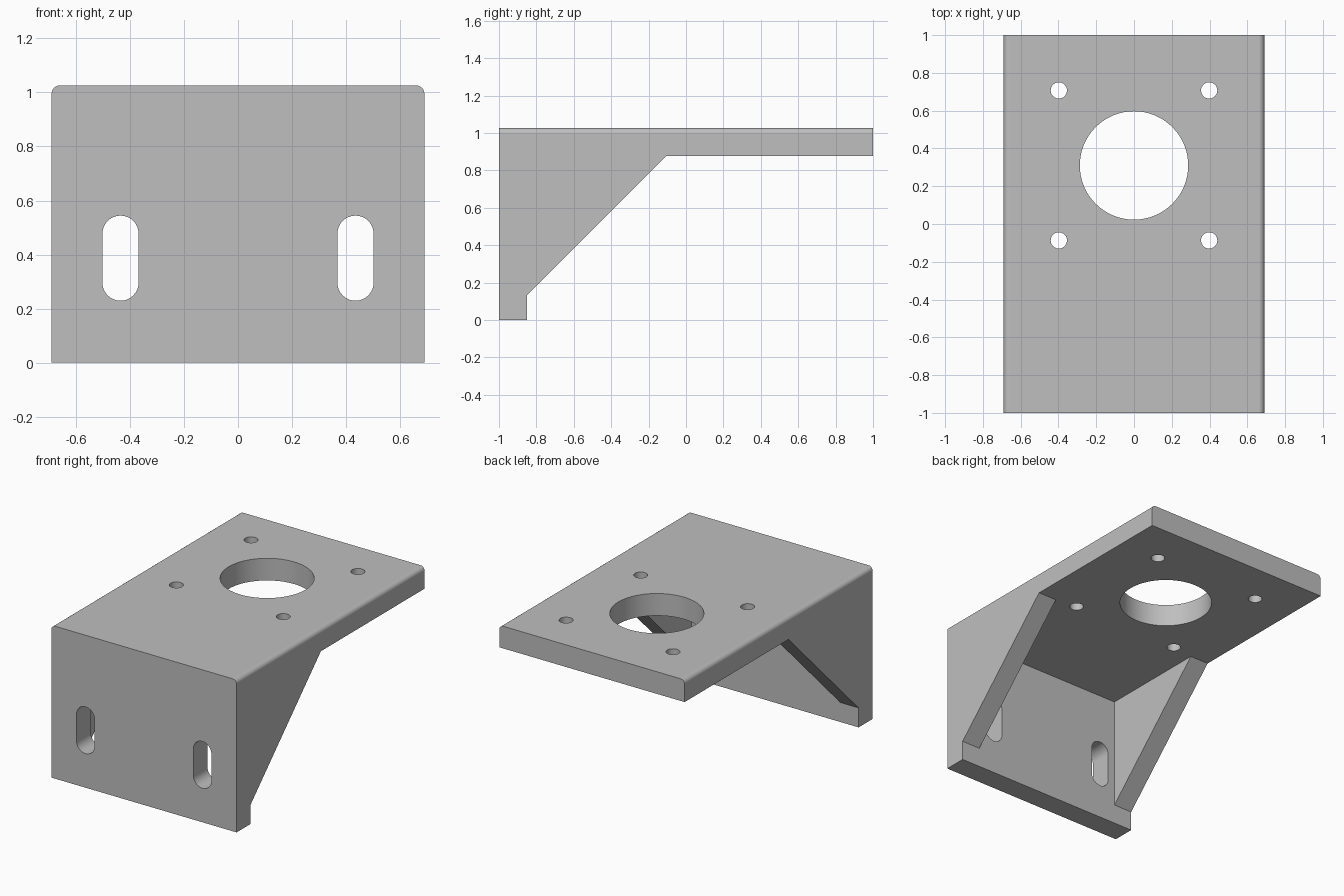
import bpy, bmesh, math
from mathutils import Vector

cube = bpy.data.objects.get("Cube")
if cube:
    bpy.data.objects.remove(cube, do_unlink=True)

# Overall sizes
HALF_W, HEIGHT = 0.69, 1.026
UNDER = 0.877      # underside of the top plate
INNER = -0.85      # back of the front flange
RIB = 0.137        # side gusset thickness

metal = bpy.data.materials.new("plain_grey")
metal.use_nodes = True
grey = (0.52, 0.52, 0.52, 1)
metal.diffuse_color = grey
metal.node_tree.nodes["Principled BSDF"].inputs["Base Color"].default_value = grey


def prism(name, points, depth, round_top=0):
    """Extrude a closed 3D outline along the depth vector."""
    bm = bmesh.new()
    face = bm.faces.new([bm.verts.new(p) for p in points])
    out = bmesh.ops.extrude_face_region(bm, geom=[face], use_keep_orig=True)
    verts = [g for g in out["geom"] if isinstance(g, bmesh.types.BMVert)]
    bmesh.ops.translate(bm, verts=verts, vec=Vector(depth))
    bmesh.ops.recalc_face_normals(bm, faces=bm.faces)
    if round_top:
        edges = [e for e in bm.edges
                 if all(v.co.z > HEIGHT - 0.001 for v in e.verts)
                 and abs(e.verts[0].co.x - e.verts[1].co.x) < 0.001]
        bmesh.ops.bevel(bm, geom=edges, offset=round_top, segments=6,
                        profile=0.5, affect='EDGES')
    mesh = bpy.data.meshes.new(name)
    bm.to_mesh(mesh)
    bm.free()
    mesh.materials.append(metal)
    obj = bpy.data.objects.new(name, mesh)
    bpy.context.collection.objects.link(obj)
    return obj


def arc(radius, start, end, steps):
    for i in range(steps):
        a = start + (end - start) * i / steps
        yield radius * math.cos(a), radius * math.sin(a)


def round_hole(name, x, y, radius, steps):
    ring = arc(radius, 0, math.tau, steps)
    return prism(name, [(x + u, y + v, UNDER - 0.05) for u, v in ring], (0, 0, 0.3))


def slot(name, x, low, high, radius):
    top = [(x + u, high - radius + v) for u, v in arc(radius, 0, math.pi, 20)]
    top.append((x - radius, high - radius))
    bottom = [(2 * x - px, low + high - pz) for px, pz in top]
    return prism(name, [(px, -1.1, pz) for px, pz in top + bottom], (0, 0.35, 0))


# Bracket body: side outline with flange, sloped gusset and top plate
side = [(-1, 0), (INNER, 0), (INNER, 0.131), (-0.104, UNDER),
        (1, UNDER), (1, HEIGHT), (-1, HEIGHT)]
bracket = prism("bracket", [(-HALF_W, y, z) for y, z in side],
                (2 * HALF_W, 0, 0), round_top=0.03)

# Pocket that leaves a gusset on each side
px = HALF_W - RIB
pocket = [(INNER, -0.2), (1.2, -0.2), (1.2, UNDER), (INNER, UNDER)]
cutters = [prism("pocket_cutter", [(-px, y, z) for y, z in pocket], (2 * px, 0, 0))]

# Large bore, screw holes and mounting slots
cutters.append(round_hole("bore_cutter", 0, 0.31, 0.287, 64))
for s in (-1, 1):
    cutters.append(slot("slot_cutter", s * 0.435, 0.229, 0.544, 0.067))
    for y in (-0.087, 0.707):
        cutters.append(round_hole("screw_cutter", s * 0.398, y, 0.043, 32))

bpy.ops.object.select_all(action='DESELECT')
bpy.context.view_layer.objects.active = bracket
bracket.select_set(True)
for cutter in cutters:
    cut = bracket.modifiers.new("cut", 'BOOLEAN')
    cut.operation, cut.solver, cut.object = 'DIFFERENCE', 'EXACT', cutter
    bpy.ops.object.modifier_apply(modifier=cut.name)
    bpy.data.objects.remove(cutter, do_unlink=True)

# Smooth the rounded surfaces, keep the flat faces flat
bpy.ops.object.shade_smooth_by_angle(angle=math.radians(30))
weighted = bracket.modifiers.new("weighted_normals", 'WEIGHTED_NORMAL')
weighted.keep_sharp = True
